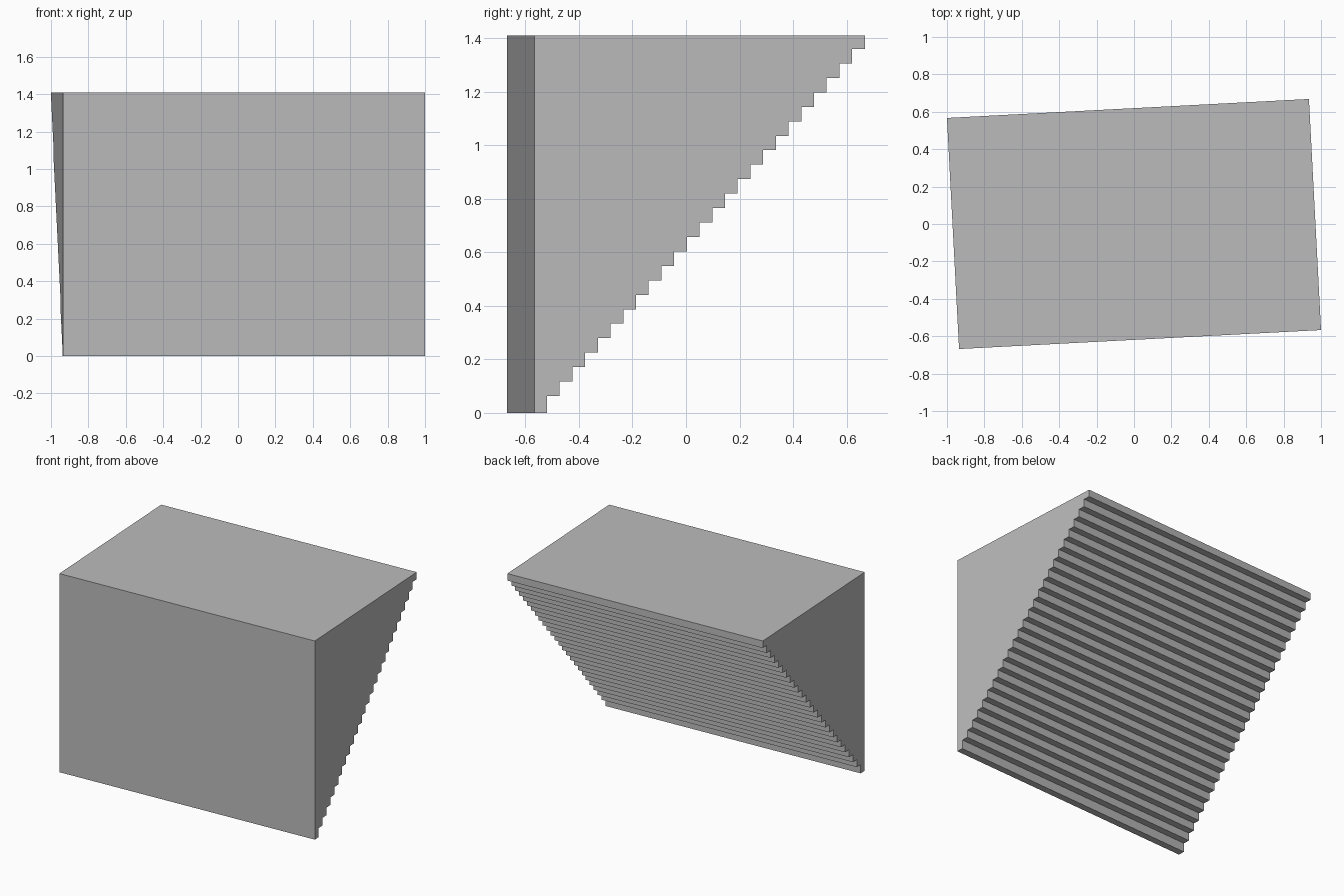
import bpy
import bmesh
from math import radians
from mathutils import Matrix

cube = bpy.data.objects.get("Cube")
if cube:
    bpy.data.objects.remove(cube)

WIDTH, DEPTH, HEIGHT = 1.938, 1.237, 1.41
STEPS = 26
FIRST_RISE, LAST_RISE = 0.063, 0.05
TURN = radians(3)

grey = bpy.data.materials.new("plain grey")
grey.use_nodes = True
colour = (0.5, 0.5, 0.5, 1)
grey.diffuse_color = colour
grey.node_tree.nodes["Principled BSDF"].inputs["Base Color"].default_value = colour

# Side profile: flat front and top, stepped underside rising to the back
run = DEPTH / STEPS
rise = (HEIGHT - FIRST_RISE - LAST_RISE) / (STEPS - 2)
levels = [0] + [FIRST_RISE + i * rise for i in range(STEPS - 1)] + [HEIGHT]
front = -DEPTH / 2
profile = [(front, 0)]
for i in range(STEPS):
    y = front + (i + 1) * run
    profile += [(y, levels[i]), (y, levels[i + 1])]
profile.append((front, HEIGHT))

# Extrude the profile across the width, then turn the block slightly
bm = bmesh.new()
side = bm.faces.new([bm.verts.new((-WIDTH / 2, y, z)) for y, z in profile])
extruded = bmesh.ops.extrude_face_region(bm, geom=[side], use_keep_orig=True)
moved = [v for v in extruded["geom"] if isinstance(v, bmesh.types.BMVert)]
bmesh.ops.translate(bm, verts=moved, vec=(WIDTH, 0, 0))
bmesh.ops.recalc_face_normals(bm, faces=bm.faces)
bmesh.ops.transform(bm, matrix=Matrix.Rotation(TURN, 4, "Z"), verts=bm.verts)

mesh = bpy.data.meshes.new("stepped_block")
bm.to_mesh(mesh)
bm.free()
mesh.materials.append(grey)
block = bpy.data.objects.new("stepped_block", mesh)
bpy.context.collection.objects.link(block)
